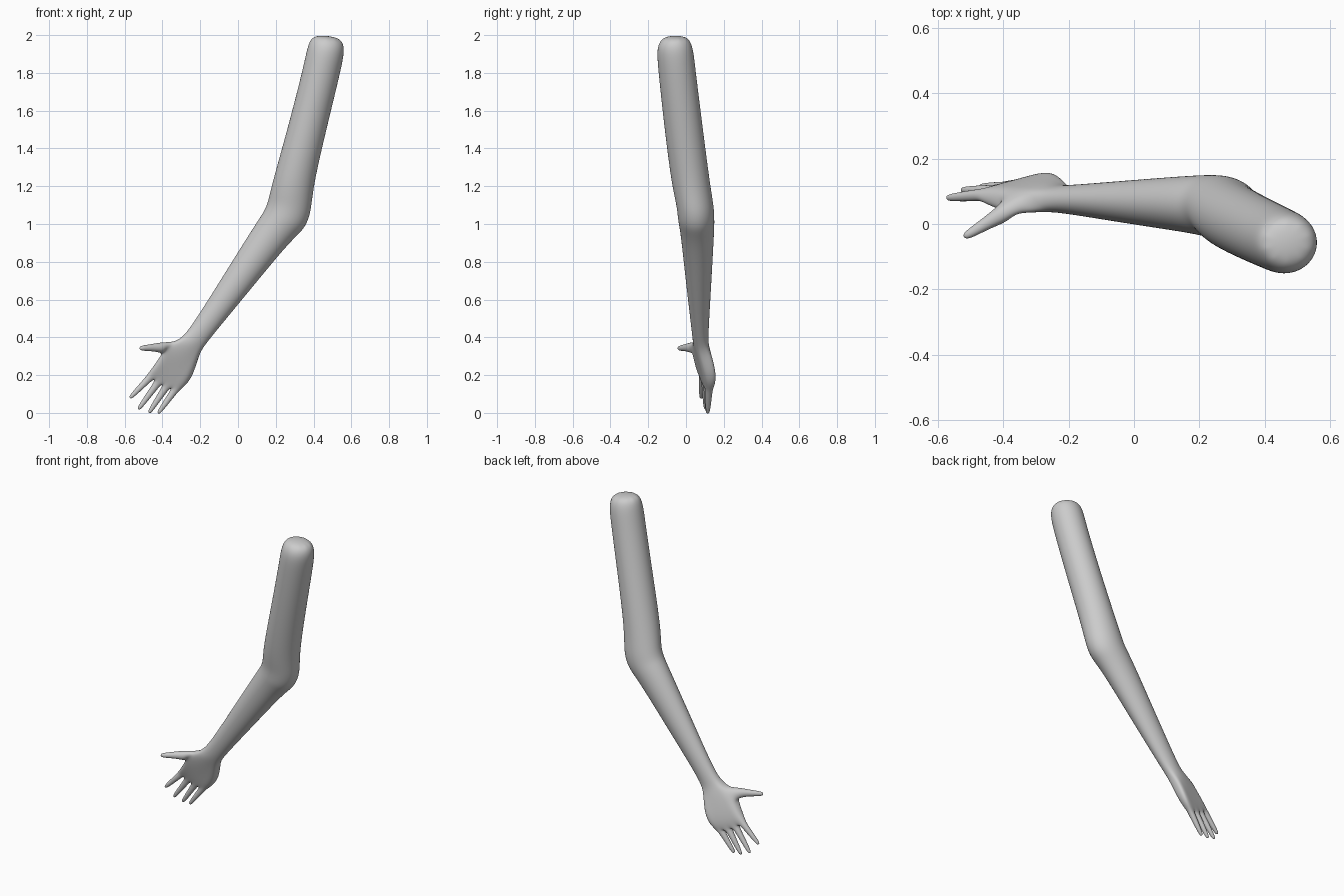
import bpy, bmesh
from math import cos, sin, radians
from mathutils import Vector

if "Cube" in bpy.data.objects:
    bpy.data.objects.remove(bpy.data.objects["Cube"])

bm = bmesh.new()

# Cross-sections: left x,z / right x,z (front view), y centre, half depth,
# sideways tilt in y, boxiness (0 round, 1 flat palm), forward bow of the middle
ARM = [
    (.400, 2.005, .535, 1.992, -.055, .058),   # cut end
    (.370, 1.950, .568, 1.940, -.060, .096),
    (.347, 1.830, .548, 1.830, -.050, .098),
    (.262, 1.500, .467, 1.500, -.012, .101),
    (.180, 1.210, .395, 1.190, .027, .101),
    (.162, 1.125, .387, 1.060, .050, .097),    # elbow
    (.142, 1.070, .350, .970, .054, .096),
    (.105, 1.018, .280, .915, .060, .089),
    (-.070, .738, .060, .647, .067, .067),     # forearm
    (-.250, .450, -.150, .393, .075, .043),
]
HAND = [
    (-.295, .400, -.195, .335, .078, .040, .010, .4, 0),
    (-.332, .375, -.215, .285, .086, .041, .022, .7, 0),
    (-.405, .300, -.240, .210, .098, .037, .030, 1, 0),
    (-.448, .237, -.273, .155, .106, .031, .026, 1, .006),
    (-.472, .207, -.312, .122, .106, .021, .020, 1, .012),
]


def ring(xl, zl, xr, zr, yc, yh, tilt=0, box=0, bow=0):
    left, right = Vector((xl, yc, zl)), Vector((xr, yc, zr))
    mid, half = (left + right) / 2, (left - right) / 2
    ahead = Vector((-.53, 0, -.85))
    verts = []
    for k in range(10):
        a = radians(18 + 36 * k)
        i = k if k < 5 else 9 - k
        u = 1.07 * ((1 - box) * -cos(a) + box * (i / 2 - 1))
        v = (1 - box) * 1.07 * sin(a) + box * (1 if k < 5 else -1)
        p = mid + half * u + ahead * bow * (1 - u * u)
        p.y -= tilt * u + yh * v
        verts.append(bm.verts.new(p))
    return verts


def digit(base, sections):
    """Extend an open quad through square sections (centre, half size)."""
    a, b, c, d = [v.co for v in base]
    prev_c = (a + b + c + d) / 4
    u0, v0 = (b + c) - (a + d), (c + d) - (a + b)
    axis = (sections[-1][0] - prev_c).normalized()
    u = (u0 - axis * u0.dot(axis)).normalized()
    v = axis.cross(u)
    if v.dot(v0) < 0:
        v = -v
    prev = list(base)
    for c, h in sections:
        cur = [bm.verts.new(c + (u * s + v * t) * h)
               for s, t in ((-1, -1), (1, -1), (1, 1), (-1, 1))]
        for i in range(4):
            j = (i + 1) % 4
            bm.faces.new((prev[i], prev[j], cur[j], cur[i]))
        prev = cur
    bm.faces.new(prev)


# Arm and palm loft, leaving the thumb quad open
rings = [ring(*r) for r in ARM + HAND]
thumb_ring = len(ARM) + 1
for n, (r, s) in enumerate(zip(rings, rings[1:])):
    for k in range(10):
        if n == thumb_ring and k == 4:
            continue
        j = (k + 1) % 10
        bm.faces.new((r[k], r[j], s[j], s[k]))
bm.faces.new(rings[0])

# Fingers, little finger to index
end = rings[-1]
TIPS = [(-.423, .115, -.003), (-.472, .114, -.001), (-.528, .104, .018), (-.573, .080, .078)]
for i, tip in enumerate(TIPS):
    quad = [end[i], end[i + 1], end[8 - i], end[9 - i]]
    start = sum((q.co for q in quad), Vector()) / 4
    tip = Vector(tip)
    digit(quad, [(start.lerp(tip, t), h) for t, h in
                 ((.18, .0195), (.55, .0165), (.90, .0120), (1, .0070))])

# Thumb
r, s = rings[thumb_ring], rings[thumb_ring + 1]
digit([r[4], r[5], s[5], s[4]], [
    (Vector((-.400, .032, .346)), .031),
    (Vector((-.450, .003, .346)), .021),
    (Vector((-.500, -.028, .343)), .016),
    (Vector((-.522, -.041, .342)), .009)])

bmesh.ops.recalc_face_normals(bm, faces=bm.faces[:])
mesh = bpy.data.meshes.new("arm")
bm.to_mesh(mesh)
bm.free()
arm = bpy.data.objects.new("arm", mesh)
bpy.context.collection.objects.link(arm)
mesh.polygons.foreach_set("use_smooth", [True] * len(mesh.polygons))
sub = arm.modifiers.new("subdivision", 'SUBSURF')
sub.levels = sub.render_levels = 3
